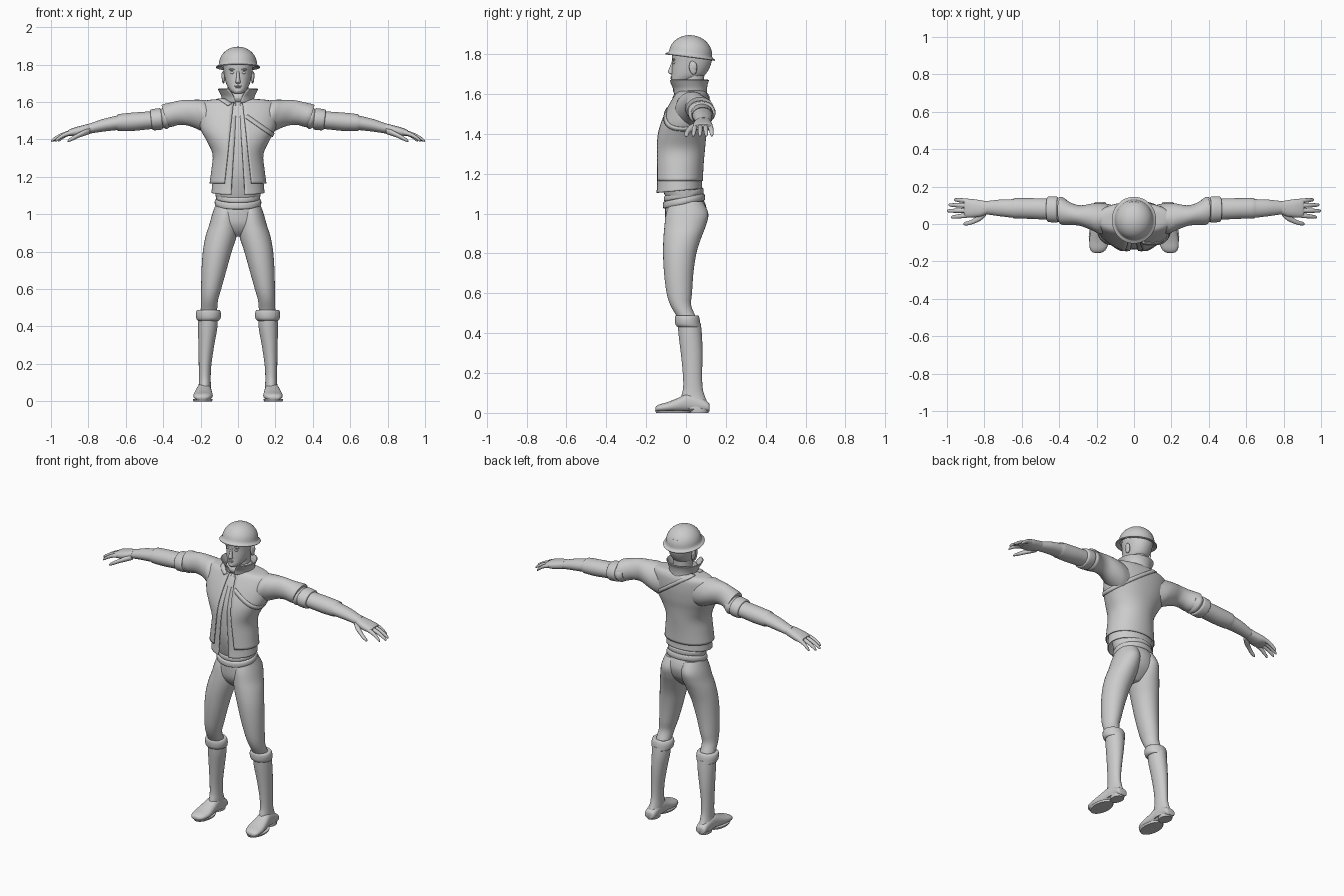
import bpy, bmesh, math
from mathutils import Vector, Matrix
from mathutils.bvhtree import BVHTree

AXES = {'z': lambda p, a, b: (a, b, p), 'x': lambda p, a, b: (p, a, b), 'y': lambda p, a, b: (a, p, b)}


def finish(name, bm, mirror=False, thick=0, angle=50):
    bmesh.ops.recalc_face_normals(bm, faces=bm.faces)
    me = bpy.data.meshes.new(name)
    bm.to_mesh(me)
    bm.free()
    ob = bpy.data.objects.new(name, me)
    bpy.context.collection.objects.link(ob)
    bpy.ops.object.select_all(action='DESELECT')
    ob.select_set(True)
    bpy.context.view_layer.objects.active = ob
    bpy.ops.object.shade_smooth_by_angle(angle=math.radians(angle))
    if thick:
        s = ob.modifiers.new('thickness', 'SOLIDIFY')
        s.thickness, s.offset = thick, -1
    if mirror:
        ob.modifiers.new('mirror', 'MIRROR')
    return ob


def smooth_rows(rows, sub):
    """Catmull-Rom between cross-sections."""
    out = []
    for i in range(len(rows) - 1):
        q = [rows[max(0, min(len(rows) - 1, i + k))] for k in (-1, 0, 1, 2)]
        for j in range(sub):
            t = j / sub
            out.append([0.5 * (2 * b + (c - a) * t + (2 * a - 5 * b + 4 * c - d) * t * t
                               + (3 * b - a - 3 * c + d) * t ** 3) for a, b, c, d in zip(*q)])
    return out + [list(rows[-1])]


def loft(name, rows, axis='z', n=32, sub=4, power=2.0, tilt=0, caps=True, **kw):
    """rows: (position, a_min, a_max, b_min, b_max[, half width of front opening])"""
    bm = bmesh.new()
    rings = []
    is_open = len(rows[0]) > 5
    for r in smooth_rows(rows, sub):
        p, ra, rb = r[0], (r[2] - r[1]) / 2, (r[4] - r[3]) / 2
        ca, cb = (r[1] + r[2]) / 2, (r[3] + r[4]) / 2
        t0 = math.asin(min(0.9, (r[5] / ra))) if is_open else 0
        ring = []
        for i in range(n + 1 if is_open else n):
            t = t0 + (2 * math.pi - 2 * t0) * i / n
            s, c = math.sin(t), -math.cos(t)
            a = ra * math.copysign(abs(s) ** (2 / power), s)
            b = rb * math.copysign(abs(c) ** (2 / power), c)
            ring.append(bm.verts.new(AXES[axis](p + tilt * b, ca + a, cb + b)))
        rings.append(ring)
    for u, v in zip(rings, rings[1:]):
        for i in range(n):
            j = (i + 1) if is_open else (i + 1) % n
            bm.faces.new((u[i], u[j], v[j], v[i]))
    if caps and not is_open:
        bm.faces.new(rings[0])
        bm.faces.new(rings[-1])
    return finish(name, bm, **kw)


def ball(name, loc, size, mirror=False, rot=0):
    bm = bmesh.new()
    bmesh.ops.create_uvsphere(bm, u_segments=20, v_segments=12, radius=1)
    bm.transform(Matrix.Translation(loc) @ Matrix.Rotation(rot, 4, 'X') @ Matrix.Diagonal((*size, 1)))
    return finish(name, bm, mirror)


# Torso layers: closed shirt, open vest, open jacket
loft('shirt', [(1.06, -.112, .112, -.095, .085), (1.12, -.122, .122, -.115, .08), (1.22, -.122, .122, -.135, .08),
               (1.34, -.122, .122, -.135, .085), (1.44, -.17, .17, -.12, .095), (1.55, -.18, .18, -.075, .105),
               (1.605, -.13, .13, -.04, .095)])
loft('vest', [(1.115, -.142, .142, -.152, .082, .036), (1.17, -.137, .137, -.148, .08, .034),
              (1.3, -.127, .127, -.147, .088, .026), (1.4, -.16, .16, -.138, .095, .019),
              (1.5, -.19, .19, -.103, .107, .013), (1.6, -.16, .16, -.05, .1, .01)],
     n=48, tilt=.09, thick=.006)
jacket = loft('jacket', [(1.165, -.152, .152, -.157, .085, .07), (1.24, -.142, .142, -.156, .088, .062),
                         (1.32, -.136, .136, -.155, .095, .053), (1.39, -.166, .166, -.147, .102, .045),
                         (1.45, -.198, .198, -.13, .112, .038), (1.52, -.212, .212, -.1, .118, .03),
                         (1.575, -.212, .212, -.07, .116, .024), (1.6, -.195, .195, -.053, .108, .02),
                         (1.612, -.15, .15, -.04, .098, .02), (1.618, -.07, .07, -.03, .09, .02)],
              n=64, power=2.1, thick=.006)

# Diagonal strap wrapped round the jacket
src = bmesh.new()
src.from_mesh(jacket.data)
tree = BVHTree.FromBMesh(src)
src.free()
bm = bmesh.new()
e1, e2 = Vector((1, 0, -.7)).normalized(), Vector((0, 1, 0))
nrm = Vector((.7, 0, 1)).normalized()
prev = first = None
for i in range(72):
    t = 2 * math.pi * i / 72
    d = e1 * math.cos(t) + e2 * math.sin(t)
    pair = []
    for off in (-.011, .011):
        o = Vector((.045, .01, 1.525)) + nrm * off
        hit = tree.ray_cast(o, d)[0]
        if hit is None or (hit - o).length > .3:
            break
        pair.append(bm.verts.new(hit + d * .006))
    pair = pair if len(pair) == 2 else None
    if pair and prev:
        bm.faces.new((prev[0], pair[0], pair[1], prev[1]))
    first = pair if i == 0 else first
    prev = pair
if first and prev:
    bm.faces.new((prev[0], first[0], first[1], prev[1]))
finish('strap', bm, thick=.005)

# Sleeves, rolled cuffs, forearms
loft('jacket_sleeve', [(.11, -.03, .1, 1.43, 1.605), (.17, -.055, .112, 1.425, 1.612), (.22, -.035, .11, 1.445, 1.612),
                       (.28, -.012, .1, 1.472, 1.61), (.33, -.005, .11, 1.478, 1.6), (.375, -.005, .135, 1.467, 1.59),
                       (.392, 0, .14, 1.467, 1.584)], 'x', tilt=.3, mirror=True)
loft('rolled_cuff', [(.36, .01, .13, 1.475, 1.565), (.385, .005, .145, 1.457, 1.568), (.40, .008, .143, 1.46, 1.567),
                     (.407, .013, .14, 1.464, 1.562), (.414, .008, .147, 1.453, 1.567), (.45, .01, .148, 1.449, 1.562),
                     (.463, .015, .143, 1.452, 1.558), (.465, .03, .13, 1.465, 1.545)], 'x', tilt=.12, mirror=True)
loft('forearm', [(.44, .025, .135, 1.458, 1.552), (.5, .025, .137, 1.452, 1.548), (.57, .028, .138, 1.445, 1.543),
                 (.64, .03, .138, 1.445, 1.535), (.645, .033, .133, 1.45, 1.528), (.72, .042, .13, 1.442, 1.51),
                 (.79, .052, .122, 1.432, 1.486), (.81, .054, .12, 1.43, 1.482)], 'x', mirror=True)

# Hands
loft('palm', [(.79, .052, .122, 1.432, 1.486), (.82, .04, .127, 1.425, 1.478), (.86, .035, .133, 1.417, 1.468),
              (.895, .036, .134, 1.418, 1.456), (.91, .045, .128, 1.42, 1.448)], 'x', n=24, power=2.4, mirror=True)
for k, (y, tip, ty) in enumerate([(.048, .978, .036), (.073, 1.0, .07), (.098, .992, .102), (.122, .962, .13)]):
    rows = []
    for f, r in ((0, .0125), (.3, .0125), (.6, .0115), (.88, .009), (.97, .006), (1, .001)):
        x, yy = .88 + (tip - .88) * f, y + (ty - y) * f
        z = 1.437 - .006 * f - .04 * f * f
        rows.append((x, yy - r, yy + r, z - r, z + r))
    loft('finger_%d' % (k + 1), rows, 'x', n=12, sub=2, mirror=True)
loft('thumb', [(.79, .045, .075, 1.43, 1.46), (.82, .018, .06, 1.42, 1.452), (.85, .004, .035, 1.41, 1.437),
               (.88, -.006, .018, 1.396, 1.42), (.905, -.007, .011, 1.386, 1.402), (.912, -.002, .002, 1.386, 1.39)],
     'x', n=14, mirror=True)

# Trousers and belt
loft('trouser_seat', [(1.075, -.11, .11, -.1, .085), (1.04, -.12, .12, -.104, .1), (1.0, -.132, .132, -.105, .105),
                      (.95, -.145, .145, -.1, .09), (.91, -.11, .11, -.08, .06), (.88, -.03, .03, -.05, .03)])
loft('trouser_leg', [(1.06, .0, .117, -.08, .085), (1.0, -.002, .138, -.1, .112), (.94, -.002, .155, -.108, .1),
                     (.88, .008, .174, -.113, .077), (.8, .034, .188, -.115, .052), (.7, .062, .195, -.11, .037),
                     (.6, .09, .197, -.097, .03), (.54, .107, .197, -.078, .026), (.48, .112, .2, -.045, .05),
                     (.44, .115, .2, -.035, .06)], mirror=True)
loft('belt', [(1.045, -.108, .108, -.1, .085), (1.048, -.12, .12, -.113, .094), (1.062, -.125, .125, -.116, .096),
              (1.078, -.121, .121, -.113, .092), (1.082, -.11, .11, -.1, .085)], tilt=.2)
loft('waistband', [(1.078, -.105, .105, -.1, .083), (1.085, -.116, .116, -.11, .088), (1.105, -.116, .116, -.11, .088),
                   (1.11, -.105, .105, -.1, .08)], tilt=.2)

# Boots
loft('boot_cuff', [(.488, .11, .205, -.04, .05), (.488, .098, .219, -.053, .062), (.47, .091, .225, -.056, .069),
                   (.445, .093, .223, -.053, .072), (.432, .102, .216, -.043, .074), (.43, .115, .205, -.03, .065)],
     mirror=True)
loft('boot_shaft', [(.45, .108, .212, -.042, .074), (.39, .111, .213, -.037, .08), (.3, .127, .212, -.026, .083),
                    (.2, .142, .21, -.016, .081), (.13, .146, .209, -.014, .083), (.09, .145, .21, -.022, .092),
                    (.05, .143, .215, -.03, .108), (.02, .143, .218, -.03, .112)], mirror=True)
loft('boot_foot', [(.118, .165, .2, .008, .04), (.11, .148, .214, .006, .055), (.06, .143, .217, .005, .085),
                   (.01, .142, .222, .005, .096), (-.04, .138, .232, .005, .075), (-.09, .135, .239, .005, .055),
                   (-.13, .146, .236, .006, .044), (-.149, .165, .224, .008, .034), (-.154, .185, .21, .015, .025)],
     'y', power=2.3, mirror=True)
loft('boot_heel', [(0, .148, .216, .02, .112), (.02, .146, .218, .02, .118)], sub=1, mirror=True)
loft('boot_sole', [(0, .14, .237, -.15, .02), (.012, .135, .242, -.156, .022)], sub=1, mirror=True)

# Neck and collar
loft('neck', [(1.57, -.075, .075, -.04, .095), (1.62, -.058, .058, -.035, .09), (1.7, -.056, .056, -.03, .092)])
loft('collar', [(1.6, -.078, .078, -.055, .1, .012), (1.63, -.083, .083, -.063, .1, .022),
                (1.655, -.094, .094, -.078, .104, .036), (1.672, -.103, .103, -.09, .111, .052)],
     n=40, thick=.006)
loft('neck_scarf', [(1.6, -.07, .07, -.055, .09), (1.62, -.076, .076, -.066, .093), (1.64, -.072, .072, -.06, .092),
                    (1.65, -.058, .058, -.04, .085)])

# Head and face
loft('head', [(1.645, -.016, .016, -.066, -.03), (1.65, -.028, .028, -.073, .0), (1.665, -.044, .044, -.076, .04),
              (1.69, -.06, .06, -.073, .088), (1.72, -.069, .069, -.071, .112), (1.76, -.076, .076, -.069, .128),
              (1.8, -.08, .08, -.071, .13), (1.84, -.075, .075, -.06, .12)], n=40, power=2.15)
loft('nose', [(1.698, -.007, .007, -.076, -.06), (1.705, -.014, .014, -.087, -.06), (1.715, -.012, .012, -.09, -.06),
              (1.74, -.008, .008, -.08, -.06), (1.768, -.007, .007, -.07, -.055)], n=16)
ball('ear', (.078, .035, 1.732), (.009, .019, .034), True, .15)
ball('ear_lobe_rim', (.081, .04, 1.74), (.008, .015, .022), True, .15)
ball('eye', (.029, -.059, 1.757), (.012, .008, .007), True)
ball('brow', (.03, -.06, 1.774), (.02, .009, .005), True)
ball('upper_lip', (0, -.0715, 1.686), (.02, .007, .004))
ball('lower_lip', (0, -.0715, 1.679), (.017, .007, .004))
ball('chin', (0, -.063, 1.66), (.02, .015, .012))

# Helmet: revolved dome with rolled brim, tipped back
profile = [(.096, -.004), (.113, -.014), (.121, -.015), (.1235, -.011), (.121, -.007), (.112, -.003), (.107, .005)]
profile += [(.106 * math.cos(a), .005 + .1 * math.sin(a)) for a in [math.pi / 2 * k / 12 for k in range(1, 13)]]
bm = bmesh.new()
vs = [bm.verts.new((r, 0, z)) for r, z in profile]
es = [bm.edges.new(e) for e in zip(vs, vs[1:])]
bmesh.ops.spin(bm, geom=vs + es, axis=(0, 0, 1), cent=(0, 0, 0), angle=2 * math.pi, steps=48)
bmesh.ops.remove_doubles(bm, verts=bm.verts, dist=.0002)
bm.transform(Matrix.Translation((0, .022, 1.797)) @ Matrix.Rotation(-.13, 4, 'X') @ Matrix.Diagonal((.96, 1.02, .94, 1)))
finish('helmet', bm, angle=40)
